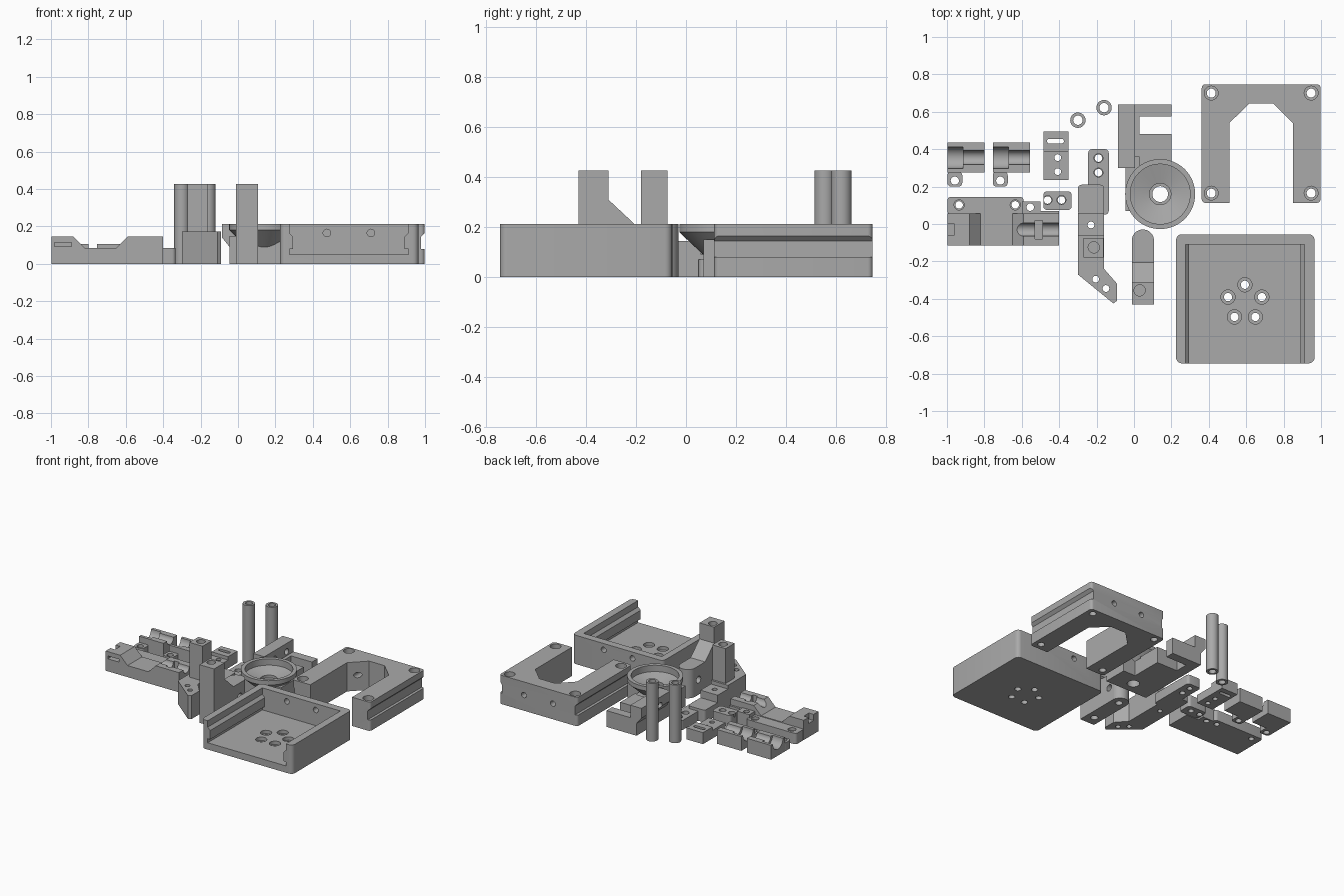
import bpy, bmesh, math
from mathutils import Vector

cube = bpy.data.objects.get("Cube")
if cube:
    bpy.data.objects.remove(cube, do_unlink=True)

grey = bpy.data.materials.new("plain grey")
grey.use_nodes = True
grey.diffuse_color = (0.4, 0.4, 0.4, 1)
grey.node_tree.nodes["Principled BSDF"].inputs["Base Color"].default_value = (0.4, 0.4, 0.4, 1)


def place(a, b, h, axis):
    return {"x": (h, a, b), "y": (a, h, b), "z": (a, b, h)}[axis]


def prism(pts, h0, h1, axis="z", rad=0.0):
    """Outline extruded along an axis, with optionally rounded corners."""
    bm = bmesh.new()
    low = [bm.verts.new(place(a, b, h0, axis)) for a, b in pts]
    high = [bm.verts.new(place(a, b, h1, axis)) for a, b in pts]
    n = len(pts)
    bm.faces.new(low)
    bm.faces.new(high)
    for i in range(n):
        bm.faces.new((low[i], low[(i + 1) % n], high[(i + 1) % n], high[i]))
    bmesh.ops.recalc_face_normals(bm, faces=bm.faces)
    if rad:
        edges = [bm.edges.get((low[i], high[i])) for i in range(n)]
        bmesh.ops.bevel(bm, geom=edges, offset=rad, segments=5, profile=0.5, affect="EDGES")
    return bm


def box(x0, x1, y0, y1, z0, z1, rad=0.0):
    return prism([(x0, y0), (x1, y0), (x1, y1), (x0, y1)], z0, z1, "z", rad)


def lathe(a, b, profile, axis="z", n=40):
    """Solid of revolution from (radius, height) pairs."""
    bm = bmesh.new()
    rings = []
    for r, h in profile:
        rings.append([bm.verts.new(place(a + r * math.cos(math.tau * i / n),
                                         b + r * math.sin(math.tau * i / n), h, axis))
                      for i in range(n)])
    for p, q in zip(rings, rings[1:]):
        for i in range(n):
            j = (i + 1) % n
            bm.faces.new((p[i], p[j], q[j], q[i]))
    bm.faces.new(rings[0])
    bm.faces.new(rings[-1])
    bmesh.ops.recalc_face_normals(bm, faces=bm.faces)
    return bm


def hole(a, b, r, axis="z", h0=-1, h1=1):
    return lathe(a, b, [(r, h0), (r, h1)], axis, 28)


def bore(x, y, r, wide, step):
    """Vertical hole with a wider mouth above a step."""
    return lathe(x, y, [(r, -1), (r, step), (wide, step), (wide, 1)], "z", 28)


def to_object(name, solids):
    mesh = bpy.data.meshes.new(name)
    bm = bmesh.new()
    for s in solids:
        tmp = bpy.data.meshes.new("tmp")
        s.to_mesh(tmp)
        s.free()
        bm.from_mesh(tmp)
        bpy.data.meshes.remove(tmp)
    bm.to_mesh(mesh)
    bm.free()
    ob = bpy.data.objects.new(name, mesh)
    bpy.context.collection.objects.link(ob)
    return ob


def part(name, solids, cuts=()):
    ob = to_object(name, solids)
    if cuts:
        cutter = to_object(name + "_cutter", cuts)
        cutter.hide_render = True
        mod = ob.modifiers.new("cut", "BOOLEAN")
        mod.operation, mod.object = "DIFFERENCE", cutter
        mod.solver, mod.use_self = "EXACT", True
        bpy.context.view_layer.update()
        graph = bpy.context.evaluated_depsgraph_get()
        mesh = bpy.data.meshes.new_from_object(ob.evaluated_get(graph))
        ob.modifiers.clear()
        ob.data = mesh
        bpy.data.objects.remove(cutter, do_unlink=True)
    ob.data.materials.clear()
    ob.data.materials.append(grey)
    ob.data.shade_smooth()
    ob.data.set_sharp_from_angle(angle=math.radians(30))
    return ob


# Tray with side rails, open at the front
mid = 0.593
half = [(0.318, 0.05), (0.318, 0.08), (0.298, 0.08), (0.298, 0.145), (0.318, 0.165), (0.318, 0.3)]
opening = [(mid + x, z) for x, z in half] + [(mid - x, z) for x, z in reversed(half)]
cuts = [prism(opening, -0.9, -0.11, "y")]
cuts += [hole(x, 0.165, 0.02, "y", -0.2, 0) for x in (0.475, 0.71)]
for i in range(5):
    t = math.radians(90 + 72 * i)
    cuts.append(lathe(mid + 0.095 * math.cos(t), -0.42 + 0.095 * math.sin(t),
                      [(0.022, -1), (0.022, 0.025), (0.038, 0.025), (0.038, 0.1)], "z", 28))
part("tray", [box(0.225, 0.965, -0.745, -0.055, 0, 0.212, 0.03)], cuts)

# Sliding frame with side grooves and a tapered opening
cx = 0.68
right = [(0.17, 0.05), (0.17, 0.54), (0.063, 0.645)]
cuts = [prism([(cx + x, y) for x, y in right] + [(cx - x, y) for x, y in reversed(right)], -1, 1)]
groove = [(0.298, 0.08), (0.4, 0.08), (0.4, 0.165), (0.318, 0.165), (0.298, 0.145)]
for s in (-1, 1):
    cuts.append(prism([(cx + s * x, z) for x, z in groove], 0, 1, "y"))
    cuts += [bore(cx + s * 0.267, y, 0.024, 0.037, 0.17) for y in (0.165, 0.7)]
    cuts.append(hole(cx + s * 0.118, 0.115, 0.02, "y", 0.4, 1))
part("sliding_frame", [box(0.362, 0.998, 0.113, 0.747, 0, 0.212, 0.02)], cuts)

# Tubes
for i, (x, y) in enumerate([(-0.3, 0.555), (-0.16, 0.622)]):
    part(f"tube_{i + 1}", [lathe(x, y, [(0.041, 0), (0.041, 0.428)])], [hole(x, y, 0.025)])

# Round cup on a base block, with a forked arm behind it
cup = (0.14, 0.16)
part("cup", [lathe(*cup, [(0.075, 0.075), (0.187, 0.18), (0.187, 0.212)], n=64),
             box(-0.045, 0.3, 0.07, 0.25, 0, 0.15)],
     [lathe(*cup, [(0.042, -1), (0.042, 0.12), (0.057, 0.12), (0.057, 0.14),
                   (0.16, 0.165), (0.16, 0.4)], n=64)])
wall = [(-0.045, 0), (0.005, 0), (0.005, 0.212), (-0.085, 0.212), (-0.085, 0.14), (-0.045, 0.09)]
part("cup_arm", [prism(wall, 0.3, 0.64, "y"), box(-0.045, 0.03, 0.2, 0.36, 0, 0.15)],
     [hole(y, 0.15, 0.022, "x") for y in (0.42, 0.56)])
part("fork", [prism([(0, 0.25), (0.2, 0.25), (0.2, 0.48), (0, 0.48)], 0, 0.12),
              box(0, 0.03, 0.47, 0.59, 0, 0.12), box(0, 0.2, 0.575, 0.64, 0, 0.12)],
     [hole(*cup, 0.16, "z", 0.11, 1)])

# Tall post on a long round-ended foot
side = [(-0.43, 0), (-0.08, 0), (-0.08, 0.212), (-0.205, 0.212), (-0.31, 0.31), (-0.31, 0.428), (-0.43, 0.428)]
part("post", [prism(side, -0.012, 0.107, "x"),
              lathe(0.0475, -0.089, [(0.0595, 0), (0.0595, 0.212)])],
     [hole(0.03, -0.355, 0.03, "z", 0.3, 1), hole(0.048, -0.1, 0.025, "z", -1, 0.05),
      hole(0.048, -0.355, 0.025, "z", -1, 0.05), hole(-0.13, 0.11, 0.025, "x")])

# Second post with an angled foot and a stepped tail
foot = [(-0.3, -0.06), (-0.3, -0.27), (-0.11, -0.425), (-0.09, -0.41), (-0.09, -0.32), (-0.16, -0.24), (-0.16, -0.06)]
part("angled_post", [prism(foot, 0, 0.172), box(-0.27, -0.162, -0.18, -0.075, 0.1, 0.428),
                     box(-0.3, -0.16, -0.07, 0.06, 0, 0.145), box(-0.3, -0.16, 0.05, 0.21, 0, 0.09, 0.02)],
     [hole(-0.215, -0.125, 0.03, "z", 0.3, 1), hole(-0.205, -0.295, 0.018),
      hole(-0.15, -0.345, 0.018), hole(-0.23, -0.005, 0.018)])

# Small drilled plates
part("long_plate", [box(-0.245, -0.135, 0.05, 0.4, 0, 0.07, 0.02)],
     [bore(-0.19, y, 0.02, 0.024, 0.05) for y in (0.275, 0.352)])
part("short_plate", [box(-0.485, -0.333, 0.075, 0.175, 0, 0.085, 0.02)],
     [bore(x, 0.128, 0.02, 0.024, 0.06) for x in (-0.462, -0.388)])
part("slotted_plate", [box(-0.485, -0.35, 0.235, 0.39, 0, 0.06), box(-0.485, -0.35, 0.385, 0.495, 0, 0.085)],
     [hole(-0.408, y, 0.018) for y in (0.28, 0.355)]
     + [box(-0.465, -0.375, 0.43, 0.455, -1, 1, 0.012)])

# Long clamp body, with a dipped middle and a channel
dip = [(-0.998, 0), (-0.4, 0), (-0.4, 0.145), (-0.59, 0.145), (-0.65, 0.085), (-0.82, 0.085), (-0.88, 0.145), (-0.998, 0.145)]
part("clamp_body", [prism(dip, -0.115, 0.055, "y")],
     [box(-0.98, -0.89, -0.2, -0.07, 0.092, 0.113), hole(-0.03, 0.145, 0.035, "x", -0.65, 0),
      box(-1.1, -0.96, -0.06, 0.0, 0.1, 0.3), box(-0.53, -0.49, -0.08, 0.02, 0.06, 0.3)])
part("clamp_flange", [box(-0.998, -0.59, 0.05, 0.145, 0, 0.08, 0.02), box(-0.6, -0.4, 0.05, 0.07, 0, 0.1),
                      box(-0.6, -0.5, 0.05, 0.12, 0, 0.105)],
     [bore(x, 0.102, 0.02, 0.027, 0.06) for x in (-0.935, -0.635)] + [hole(-0.555, 0.09, 0.02)])

# Pair of clips with stepped round channels and a drilled tab
for i, x in enumerate((-0.998, -0.755)):
    part(f"clip_{i + 1}", [box(x, x + 0.198, 0.275, 0.435, 0, 0.105), box(x, x + 0.08, 0.2, 0.28, 0, 0.06, 0.02)],
         [lathe(0.355, 0.105, [(0.058, x - 0.1), (0.058, x + 0.085), (0.038, x + 0.085), (0.038, x + 0.3)], "x"),
          hole(x + 0.04, 0.232, 0.022)])
